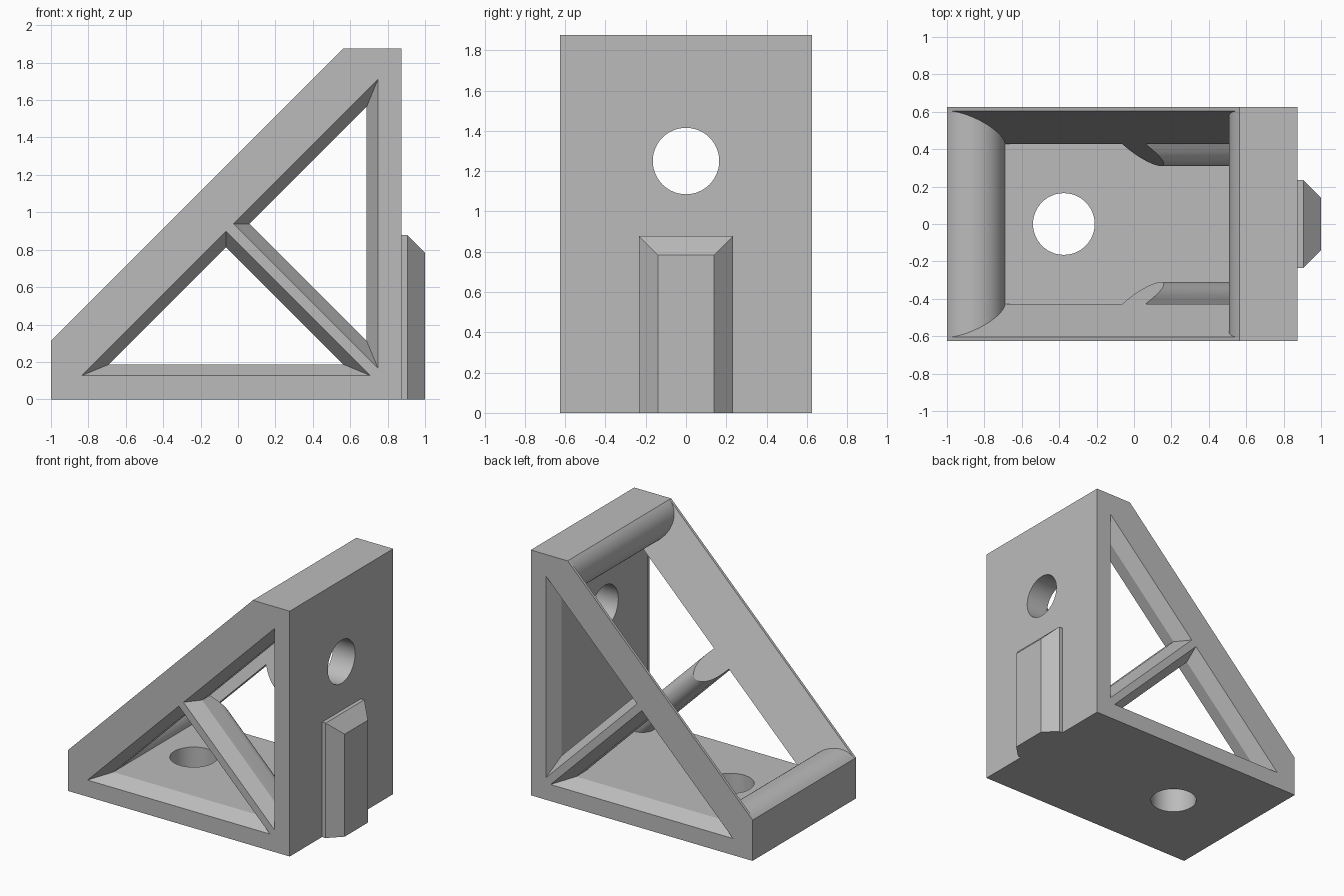
import bpy, bmesh, math
from mathutils import Vector

if "Cube" in bpy.data.objects:
    bpy.data.objects.remove(bpy.data.objects["Cube"])

C = 0.875            # the bracket is symmetric about the line x + z = C
W = 0.625            # half width
T = 0.187            # base and wall thickness level
R2 = math.sqrt(0.5)

gray = bpy.data.materials.new("light_gray")
gray.diffuse_color = (0.5, 0.5, 0.5, 1)
gray.use_nodes = True
gray.node_tree.nodes["Principled BSDF"].inputs["Base Color"].default_value = gray.diffuse_color


def flip(p):
    return (C - p[1], C - p[0])


def loft(name, a, b, planes=()):
    """Solid between two matching loops of 3D points, optionally trimmed by planes."""
    bm = bmesh.new()
    va = [bm.verts.new(p) for p in a]
    vb = [bm.verts.new(p) for p in b]
    bm.faces.new(va)
    bm.faces.new(vb[::-1])
    n = len(va)
    for i in range(n):
        j = (i + 1) % n
        bm.faces.new((va[i], va[j], vb[j], vb[i]))
    for co, no in planes:
        r = bmesh.ops.bisect_plane(bm, geom=bm.verts[:] + bm.edges[:] + bm.faces[:],
                                   plane_co=co, plane_no=no, clear_outer=True)
        edges = [e for e in r["geom_cut"] if isinstance(e, bmesh.types.BMEdge)]
        bmesh.ops.holes_fill(bm, edges=edges, sides=0)
    bmesh.ops.recalc_face_normals(bm, faces=bm.faces[:])
    me = bpy.data.meshes.new(name)
    bm.to_mesh(me)
    bm.free()
    ob = bpy.data.objects.new(name, me)
    bpy.context.collection.objects.link(ob)
    me.materials.append(gray)
    return ob


def prism(name, pts, y0, y1, planes=()):
    return loft(name, [(x, y0, z) for x, z in pts], [(x, y1, z) for x, z in pts], planes)


def combine(target, tool, op):
    m = target.modifiers.new(op, 'BOOLEAN')
    m.operation, m.solver, m.object = op, 'EXACT', tool
    bpy.context.view_layer.objects.active = target
    bpy.ops.object.modifier_apply(modifier=m.name)
    bpy.data.objects.remove(tool)


# L-shaped core: base, wall and a rounded bar along each free end
R = 0.18
start = math.acos((-1 + 0.87) / R)
lip = [(-0.87 + R * math.cos(start * (1 - i / 20)), T + R * math.sin(start * (1 - i / 20)))
       for i in range(21)]
top_bar = [flip(p) for p in lip]
profile = [(-1, 0)] + lip + [(C - T, T)] + top_bar[::-1] + [(C, 1.875), (C, 0)]
bracket = prism("bracket", profile, -W, W)

slope = math.tan(math.radians(30))
for s in (1, -1):
    # sloping inner face shared by the diagonal beam and the strut
    slant = (Vector((-1, s * 0.605, 0.312)), Vector((-R2 * slope, -s, R2 * slope)))

    # diagonal beam of the side frame
    low = [(-1, 0.312), (-1, 0.12), (-0.757, 0.12)]
    beam = prism("beam", low + [flip(p) for p in low[::-1]], s * 0.38, s * W, [slant])

    # strut with a rounded inner side, running into the corner
    r = 0.0885
    sec = [(-r, W)] + [(-r * math.cos(math.pi * i / 16), 0.3985 - r * math.sin(math.pi * i / 16))
                       for i in range(17)] + [(r, W)]
    ends = []
    for cx in (-0.13, 0.75):
        ends.append([(cx + u * R2, s * y, C - cx + u * R2) for u, y in sec])
    strut = loft("strut", *ends, [slant])
    combine(bracket, beam, 'UNION')
    combine(bracket, strut, 'UNION')

# bevelled triangular windows on both sides
inner = [(-0.69, T), (0.563, T), (-0.0635, 0.8135)]
outer = [(-0.835, 0.127), (0.708, 0.127), (-0.0635, 0.8985)]


def window_loop(y, mirrored, s):
    k = (y - 0.521) / 0.104
    pts = [(a[0] + (b[0] - a[0]) * k, a[1] + (b[1] - a[1]) * k) for a, b in zip(inner, outer)]
    if mirrored:
        pts = [flip(p) for p in pts]
    return [(x, s * y, z) for x, z in pts]


for s in (1, -1):
    for mirrored in (False, True):
        cutter = loft("window_cutter", window_loop(0.5, mirrored, s), window_loop(0.645, mirrored, s))
        combine(bracket, cutter, 'DIFFERENCE')

# round bolt holes in base and wall
ring = [(0.165 * math.cos(math.tau * i / 48), 0.165 * math.sin(math.tau * i / 48)) for i in range(48)]
floor_hole = loft("floor_hole", [(-0.375 + a, b, -0.1) for a, b in ring],
                  [(-0.375 + a, b, 0.3) for a, b in ring])
wall_hole = loft("wall_hole", [(0.6, b, 1.25 + a) for a, b in ring],
                 [(1.0, b, 1.25 + a) for a, b in ring])
combine(bracket, floor_hole, 'DIFFERENCE')
combine(bracket, wall_hole, 'DIFFERENCE')


# chamfered locating key on the wall
def key_loop(x, w, h):
    return [(x, -w, 0), (x, w, 0), (x, w, h), (x, -w, h)]


key_base = loft("key_base", key_loop(0.85, 0.234, 0.878), key_loop(0.905, 0.234, 0.878))
key_tip = loft("key_tip", key_loop(0.905, 0.234, 0.878), key_loop(1.0, 0.14, 0.783))
combine(key_base, key_tip, 'UNION')
combine(bracket, key_base, 'UNION')

# smooth the round surfaces, keep edges sharp
bpy.ops.object.select_all(action='DESELECT')
bracket.select_set(True)
bpy.context.view_layer.objects.active = bracket
bpy.ops.object.shade_smooth_by_angle(angle=math.radians(25))
